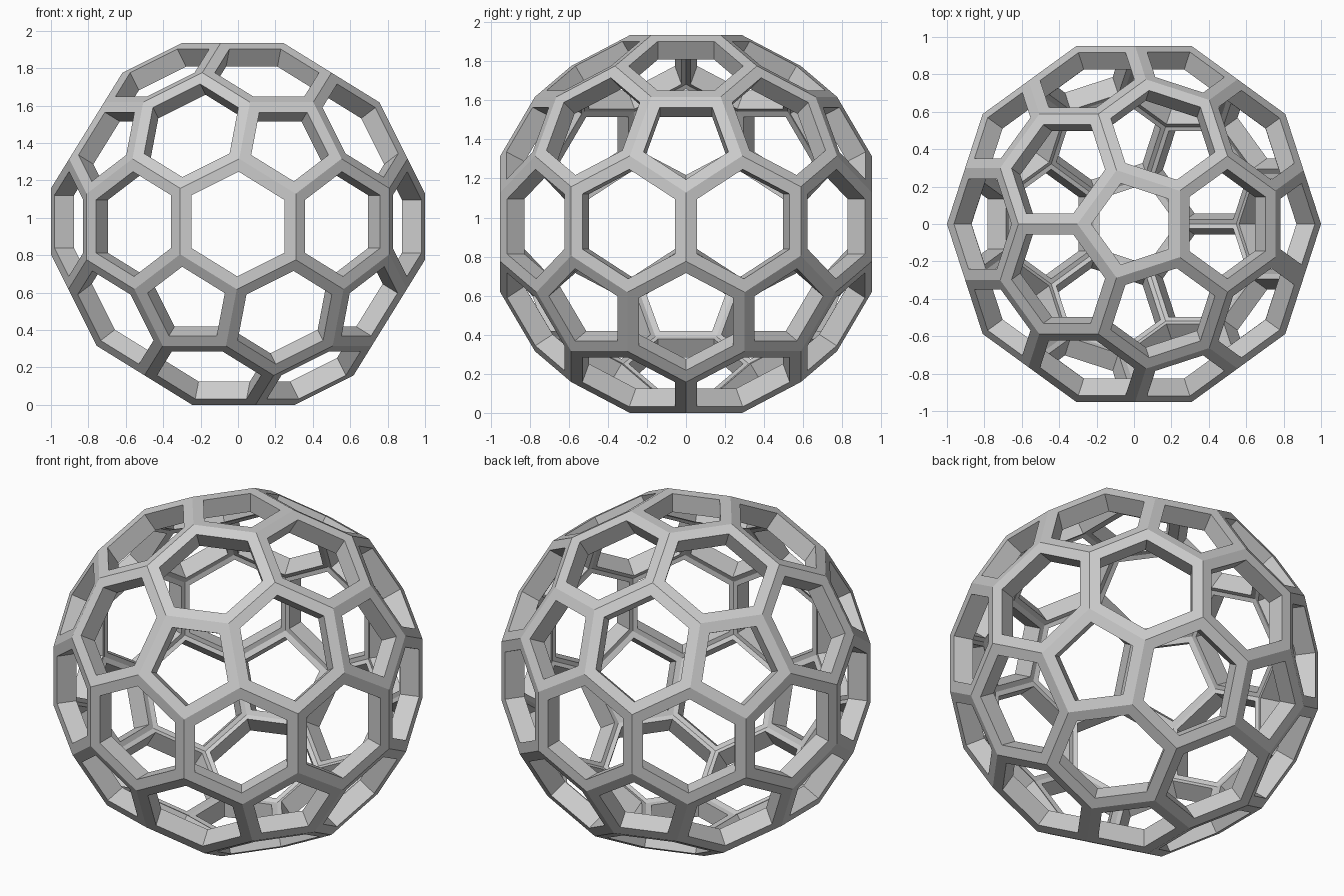
import bpy, bmesh
from math import sin, cos, radians, sqrt
from mathutils import Vector

if "Cube" in bpy.data.objects:
    bpy.data.objects.remove(bpy.data.objects["Cube"])

STRUT_INSET = 0.06   # half width of each strut
STRUT_DEPTH = 0.11   # radial depth of each strut

# Twelve five-fold axes: two poles and two staggered rings
axes = [Vector((0, 0, 1)), Vector((0, 0, -1))]
for k in range(5):
    for az, z in ((72 * k, 1), (72 * k + 36, -1)):
        a = radians(az)
        axes.append(Vector((2 * cos(a), 2 * sin(a), z)) / sqrt(5))

# Twenty three-fold directions: centres of neighbouring axis triples
n = len(axes)
near = lambda i, j: axes[i].dot(axes[j]) > 0.4
triples = [(i, j, k) for i in range(n) for j in range(i + 1, n) for k in range(j + 1, n)
           if near(i, j) and near(j, k) and near(i, k)]
corners = [((axes[i] + axes[j] + axes[k]).normalized(), (i, j, k)) for i, j, k in triples]

# Sizes: widest corner reaches x = 1, hexagons stay flat, edges all equal
r3 = 1 / max(c.x for c, _ in corners)
half = radians(31.71747)                       # angle from pentagon to hexagon axis
h_hex = r3 * cos(radians(20.90516))
h_pent = 0.9668
r_pent = (h_hex - h_pent * cos(half)) / sin(half) / cos(radians(36))

points = []
for c, tri in corners:
    points.append(c * r3)
    for i in tri:
        v = axes[i]
        points.append(v * h_pent + (c - v * c.dot(v)).normalized() * r_pent)

# Solid with 12 pentagons and 30 hexagons
bm = bmesh.new()
for p in points:
    bm.verts.new(p + Vector((0, 0, h_pent)))
bmesh.ops.convex_hull(bm, input=bm.verts[:])
bmesh.ops.dissolve_limit(bm, angle_limit=radians(3), verts=bm.verts[:], edges=bm.edges[:])
bmesh.ops.recalc_face_normals(bm, faces=bm.faces[:])

# Open a window in every face
panels = bm.faces[:]
bmesh.ops.inset_individual(bm, faces=panels, thickness=STRUT_INSET, use_even_offset=True)
bmesh.ops.delete(bm, geom=panels, context='FACES')

mesh = bpy.data.meshes.new("lattice_ball")
bm.to_mesh(mesh)
bm.free()
ball = bpy.data.objects.new("lattice_ball", mesh)
bpy.context.collection.objects.link(ball)

# Give the struts their depth, inwards
solid = ball.modifiers.new("depth", 'SOLIDIFY')
solid.thickness = STRUT_DEPTH
solid.offset = -1
solid.use_even_offset = True
